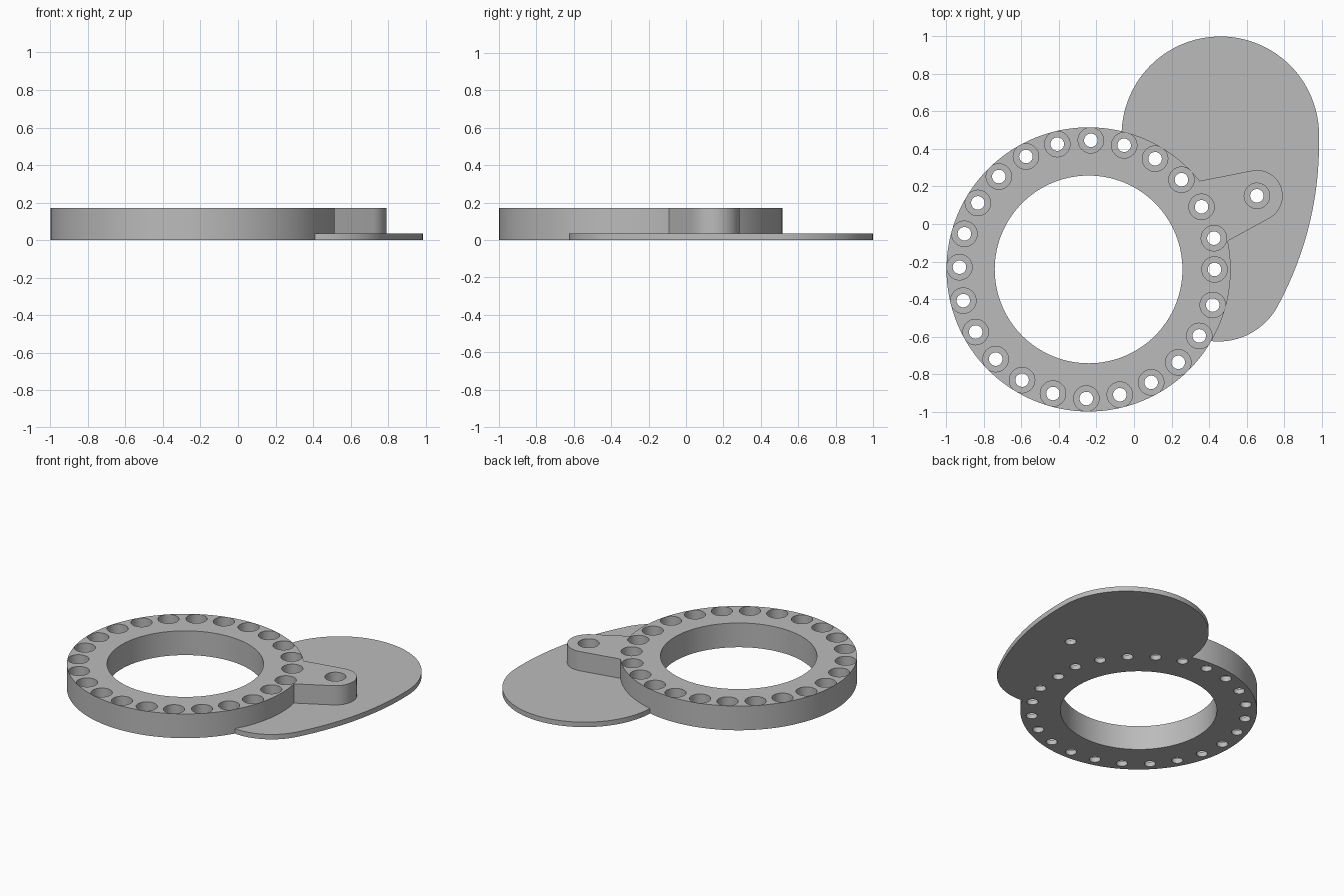
import bpy, bmesh
from math import sin, cos, radians, hypot

if "Cube" in bpy.data.objects:
    bpy.data.objects.remove(bpy.data.objects["Cube"])

RING = (-0.242, -0.242)     # ring centre
ARM = (0.655, 0.15)         # pivot at the arm tip
HEIGHT, PLATE = 0.171, 0.035

grey = bpy.data.materials.new("plain grey")
grey.use_nodes = True
grey.diffuse_color = (0.5, 0.5, 0.5, 1)
grey.node_tree.nodes["Principled BSDF"].inputs["Base Color"].default_value = (0.5, 0.5, 0.5, 1)


def arc(centre, radius, start, end, steps):
    """Points from start to end angle in degrees, both included."""
    angles = [radians(start + (end - start) * i / steps) for i in range(steps + 1)]
    return [(centre[0] + radius * cos(a), centre[1] + radius * sin(a)) for a in angles]


def circle(centre, radius, steps):
    return arc(centre, radius, 0, 360, steps)[:-1]


def add_stack(bm, layers):
    """Closed solid through outlines of equal length, given as (points, z) from low to high."""
    loops = [[bm.verts.new((x, y, z)) for x, y in points] for points, z in layers]
    n = len(loops[0])
    bm.faces.new(loops[0][::-1])
    bm.faces.new(loops[-1])
    for low, high in zip(loops, loops[1:]):
        for i in range(n):
            j = (i + 1) % n
            bm.faces.new((low[i], low[j], high[j], high[i]))


def make_object(name, solids):
    bm = bmesh.new()
    for layers in solids:
        add_stack(bm, layers)
    bmesh.ops.recalc_face_normals(bm, faces=bm.faces[:])
    mesh = bpy.data.meshes.new(name)
    bm.to_mesh(mesh)
    bm.free()
    mesh.materials.append(grey)
    obj = bpy.data.objects.new(name, mesh)
    bpy.context.collection.objects.link(obj)
    return obj


def prism(name, points, height):
    return make_object(name, [[(points, 0), (points, height)]])


def combine(target, tool, operation):
    """Apply a boolean to target and discard the tool."""
    mod = target.modifiers.new(operation, 'BOOLEAN')
    mod.operation, mod.solver, mod.object = operation, 'EXACT', tool
    bpy.ops.object.select_all(action='DESELECT')
    bpy.context.view_layer.objects.active = target
    target.select_set(True)
    bpy.ops.object.modifier_apply(modifier=mod.name)
    bpy.data.objects.remove(tool)


# Ring blank
body = prism("holed_ring_with_plate", circle(RING, 0.757, 144), HEIGHT)

# Round-ended arm
arm_outline = [(0.25, 0.21), (0.4, -0.145)] + arc(ARM, 0.137, -61, 100, 28)
combine(body, prism("arm", arm_outline, HEIGHT), 'UNION')

# Thin egg-shaped base plate: small end, long flank, big end
small_end = arc((0.45, -0.267), 0.359, -97, -27, 20)
big_end = arc((0.46, 0.473), 0.526, 4, 180, 56)
(ax, ay), (bx, by) = small_end[-1], big_end[0]
chord = hypot(bx - ax, by - ay)
flank = []
for i in range(1, 16):
    t = i / 16
    bulge = 0.27 * chord * t * (1 - t)
    flank.append((ax + (bx - ax) * t + bulge * (by - ay) / chord,
                  ay + (by - ay) * t - bulge * (bx - ax) / chord))
combine(body, prism("plate", small_end + flank + big_end, PLATE), 'UNION')

# Central bore
bore = circle(RING, 0.5, 128)
combine(body, make_object("bore_cutter", [[(bore, -0.1), (bore, 0.3)]]), 'DIFFERENCE')

# Stepped holes around the ring and in the arm
centres = [ARM, (RING[0] + 0.671, RING[1])]
for k in range(1, 24):
    a = radians(15 * k - 1)
    centres.append((RING[0] + 0.688 * cos(a), RING[1] + 0.688 * sin(a)))
steps = [(0.036, -0.1), (0.036, PLATE), (0.068, PLATE), (0.068, 0.3)]
cutters = [[(circle(c, r, 32), z) for r, z in steps] for c in centres]
combine(body, make_object("hole_cutter", cutters), 'DIFFERENCE')

bpy.ops.object.shade_smooth_by_angle(angle=radians(30))
